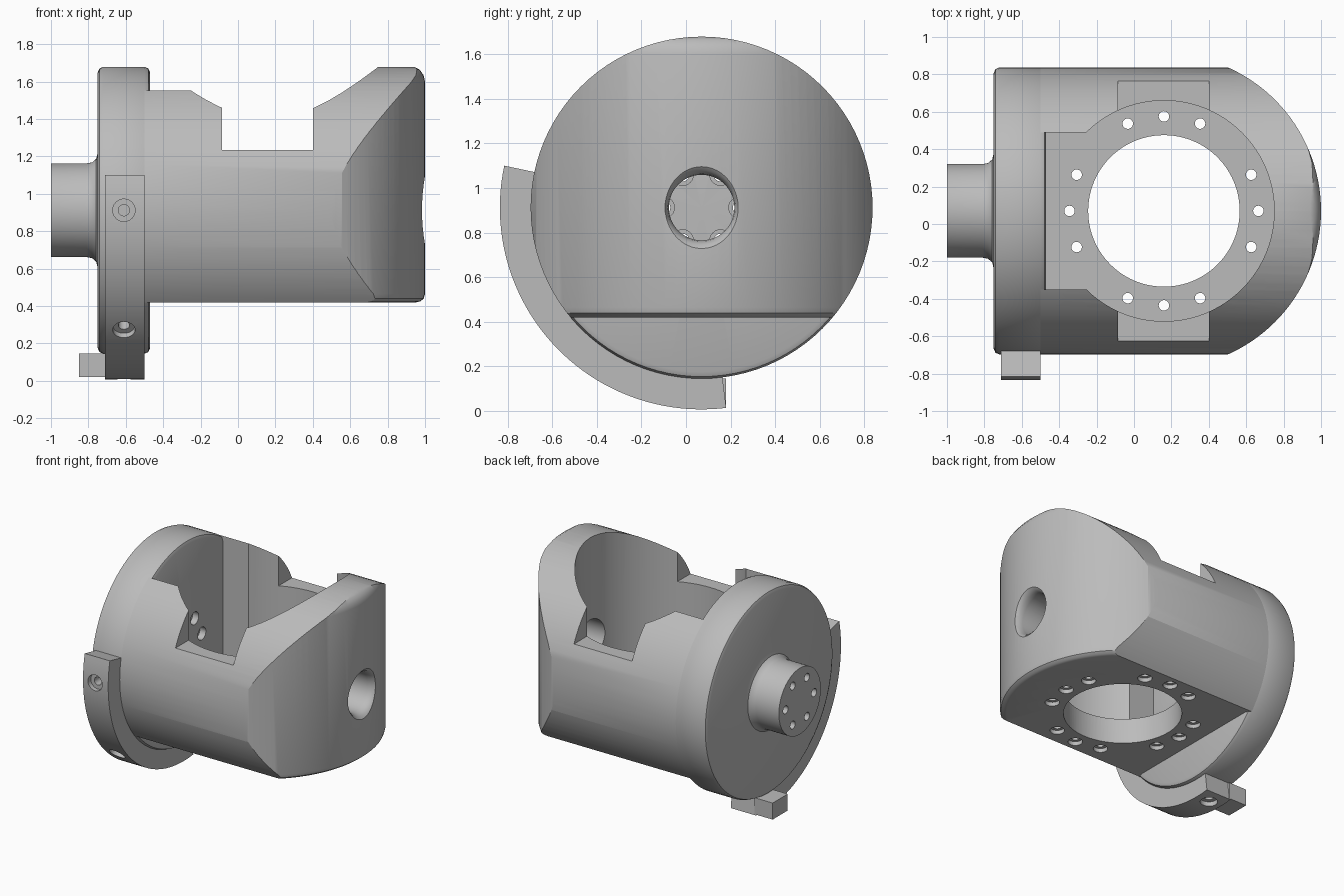
import bpy, bmesh
from math import radians, pi, sin, cos
from mathutils import Matrix, Vector

cube = bpy.data.objects.get("Cube")
if cube:
    bpy.data.objects.remove(cube, do_unlink=True)

CY, CZ, R = 0.07, 0.912, 0.767      # main horizontal axis and radius
BX = 0.16                           # vertical bore position
X_AXIS = Matrix.Translation((0, CY, CZ)) @ Matrix.Rotation(pi / 2, 4, 'Y')
Z_AXIS = Matrix.Translation((BX, CY, 0))

grey = bpy.data.materials.new("machined_grey")
grey.use_nodes = True
grey.diffuse_color = (0.5, 0.5, 0.5, 1)
grey.node_tree.nodes["Principled BSDF"].inputs["Base Color"].default_value = (0.5, 0.5, 0.5, 1)


def finish(name, bm, matrix=Matrix()):
    bmesh.ops.recalc_face_normals(bm, faces=bm.faces)
    bm.transform(matrix)
    mesh = bpy.data.meshes.new(name)
    bm.to_mesh(mesh)
    bm.free()
    mesh.materials.append(grey)
    obj = bpy.data.objects.new(name, mesh)
    bpy.context.collection.objects.link(obj)
    return obj


def lathe(name, profile, matrix, seg=96, start=0, sweep=360, closed=False):
    """Spin (radius, height) points round local z, then place with matrix."""
    bm = bmesh.new()
    turn = Matrix.Rotation(radians(start), 3, 'Z')
    vs = [bm.verts.new(turn @ Vector((r, 0, h))) for r, h in profile]
    for a, b in zip(vs, vs[1:] + vs[:1] if closed else vs[1:]):
        bm.edges.new((a, b))
    bmesh.ops.spin(bm, geom=bm.verts[:] + bm.edges[:], axis=(0, 0, 1), cent=(0, 0, 0),
                   angle=radians(sweep), steps=seg)
    bmesh.ops.remove_doubles(bm, verts=bm.verts, dist=1e-5)
    ends = [e for e in bm.edges if e.is_boundary]
    if ends:
        bmesh.ops.holes_fill(bm, edges=ends, sides=len(profile))
    return finish(name, bm, matrix)


def box(name, lo, hi):
    bm = bmesh.new()
    bmesh.ops.create_cube(bm, size=1)
    lo, hi = Vector(lo), Vector(hi)
    m = Matrix.Translation((lo + hi) / 2) @ Matrix.Diagonal((*(hi - lo), 1))
    return finish(name, bm, m)


def cut(obj, cutter, operation='DIFFERENCE'):
    mod = obj.modifiers.new("cut", 'BOOLEAN')
    mod.operation, mod.solver, mod.object = operation, 'EXACT', cutter
    bpy.context.view_layer.objects.active = obj
    bpy.ops.object.modifier_apply(modifier=mod.name)
    bpy.data.objects.remove(cutter, do_unlink=True)


def rod(r, lo, hi, matrix, seg=24, wide=None, step=None):
    """Drill cutter, with an optional wider first stretch up to height step."""
    pts = [(0, lo), (r, lo), (r, hi), (0, hi)]
    if wide:
        pts = [(0, lo), (wide, lo), (wide, step), (r, step), (r, hi), (0, hi)]
    return lathe("cutter", pts, matrix, seg)


def ring_spots(radius, angles):
    return [Matrix.Translation((radius * cos(radians(a)), radius * sin(radians(a)), 0)) for a in angles]


# Housing body: horizontal cylinder trimmed by a round-nosed, flat-bottomed form
body = lathe("housing_body", [(0, -0.5), (R, -0.5), (R, 1.1), (0, 1.1)], X_AXIS)
nose = lathe("nose_form", [(0, 0.42), (0.795, 0.42), (0.815, 0.425), (0.833, 0.44), (0.84, 0.465),
                           (0.84, 1.6), (0.832, 1.635), (0.81, 1.665), (0.77, 1.685), (0, 1.685)],
             Z_AXIS, 128)
bm = bmesh.new()
bm.from_mesh(nose.data)
copy = bmesh.ops.duplicate(bm, geom=bm.verts[:])["geom"]
bmesh.ops.translate(bm, verts=[v for v in copy if isinstance(v, bmesh.types.BMVert)], vec=(-2, 0, 0))
bmesh.ops.delete(bm, geom=bm.faces[:], context='FACES_ONLY')
bmesh.ops.delete(bm, geom=bm.edges[:], context='EDGES_FACES') if bm.edges else None
hull = bmesh.ops.convex_hull(bm, input=bm.verts[:])
spare = [g for g in hull["geom_interior"] if isinstance(g, bmesh.types.BMVert)]
bmesh.ops.delete(bm, geom=spare, context='VERTS')
bpy.data.objects.remove(nose, do_unlink=True)
cut(body, finish("nose_form", bm), 'INTERSECT')

# Open cavity: round bore, squared pocket toward the disc, and cross slot
FLOOR = 0.61
cut(body, rod(0.59, FLOOR, 1.9, Z_AXIS, 96))
cut(body, box("cutter", (-0.6, CY - 0.42, FLOOR), (BX - 0.1, CY + 0.42, 1.9)))
cut(body, box("cutter", (-0.085, -1.2, 1.235), (0.4, 1.2, 1.9)))

# Floor opening with its ring of counterbored bolt holes
cut(body, rod(0.405, 0.3, 0.8, Z_AXIS, 96))
bolt_angles = [q + d for q in range(0, 360, 90) for d in (-22.5, 0, 22.5)]
for spot in ring_spots(0.505, bolt_angles):
    cut(body, rod(0.028, 0.3, 0.8, Z_AXIS @ spot, 24, 0.05, 0.45))

# Flared hole through the nose wall
cut(body, lathe("cutter", [(0, 0.5), (0.147, 0.5), (0.147, 0.93), (0.152, 0.96), (0.165, 0.985),
                           (0.19, 1.005), (0.19, 1.1), (0, 1.1)], X_AXIS, 48))

# End disc with hollow-bolted spindle
disc = lathe("end_disc_and_spindle",
             [(0, -1), (0.25, -1), (0.25, -0.81), (0.256, -0.78), (0.275, -0.758), (0.31, -0.75),
              (0.737, -0.75), (0.758, -0.741), (0.767, -0.72), (0.767, -0.5), (0.758, -0.479),
              (0.737, -0.47), (0, -0.47)], X_AXIS)
for spot in ring_spots(0.17, range(30, 390, 60)):
    cut(disc, rod(0.048, -0.52, -0.4, X_AXIS @ spot))
    cut(disc, rod(0.03, -1.1, -0.4, X_AXIS @ spot))

# Curved clamp strap hugging the disc, with counterbored screw holes
strap = lathe("curved_strap", [(0.76, -0.71), (0.905, -0.71), (0.905, -0.5), (0.76, -0.5)],
              X_AXIS, 48, -102, 109, True)
for a in (-90, -45, 0):
    aim = Matrix.Translation((-0.61, CY, CZ)) @ Matrix.Rotation(radians(a), 4, 'X') @ Matrix.Rotation(pi, 4, 'X')
    cut(strap, rod(0.06, 0.87, 1.0, aim))
    cut(strap, rod(0.03, 0.8, 1.0, aim))

# Tab at the lower end of the strap
tab = box("strap_tab", (-0.85, 0.0, 0.02), (-0.70, 0.18, 0.145))

for obj in (body, disc, strap, tab):
    bpy.ops.object.select_all(action='DESELECT')
    obj.select_set(True)
    bpy.context.view_layer.objects.active = obj
    bpy.ops.object.shade_smooth_by_angle(angle=radians(30))
